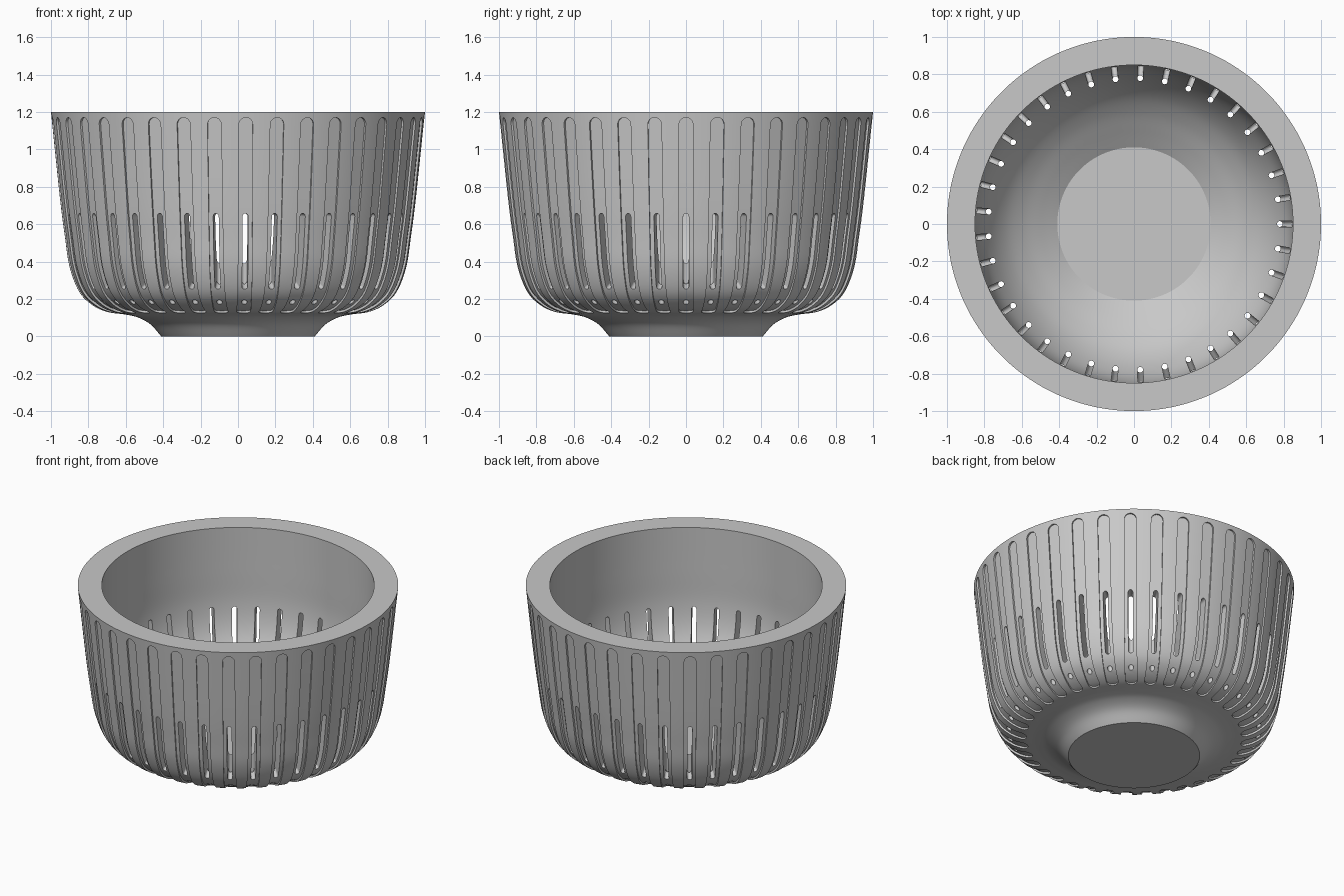
import bpy, bmesh, math
from mathutils import Vector

COUNT = 37                      # ribs around the bowl
SEGMENTS = COUNT * 4

cube = bpy.data.objects.get("Cube")
if cube:
    bpy.data.objects.remove(cube, do_unlink=True)


def smooth_path(points, steps=6):
    """Catmull-Rom curve through (radius, height) points."""
    p = [Vector(q) for q in points]
    p = [2 * p[0] - p[1]] + p + [2 * p[-1] - p[-2]]
    out = []
    for a, b, c, d in zip(p, p[1:], p[2:], p[3:]):
        for i in range(steps):
            t = i / steps
            out.append(0.5 * (2 * b + (c - a) * t + (2 * a - 5 * b + 4 * c - d) * t ** 2
                              + (3 * b - a - 3 * c + d) * t ** 3))
    return out + [p[-2]]


def place(radius, side, height, angle):
    c, s = math.cos(angle), math.sin(angle)
    return (radius * c - side * s, radius * s + side * c, height)


def finish(bm, name):
    bmesh.ops.recalc_face_normals(bm, faces=bm.faces)
    mesh = bpy.data.meshes.new(name)
    bm.to_mesh(mesh)
    bm.free()
    obj = bpy.data.objects.new(name, mesh)
    bpy.context.collection.objects.link(obj)
    return obj


def loft(bm, rings):
    """Skin a list of equal rings and cap both ends."""
    rings = [[bm.verts.new(co) for co in ring] for ring in rings]
    for low, high in zip(rings, rings[1:]):
        for i in range(len(low)):
            j = (i + 1) % len(low)
            bm.faces.new((low[i], low[j], high[j], high[i]))
    bm.faces.new(rings[0][::-1])
    bm.faces.new(rings[-1])


def radial_cutter(name, rows):
    """Repeat a lofted cutter; each row is (inner point, outer point, half width)."""
    bm = bmesh.new()
    for k in range(COUNT):
        a = math.tau * k / COUNT
        loft(bm, [[place(p.x, -w, p.y, a), place(q.x, -w, q.y, a),
                   place(q.x, w, q.y, a), place(p.x, w, p.y, a)] for p, q, w in rows])
    return finish(bm, name)


def capsule_stations(length, half, middle):
    """Distances and half widths along a round-ended slot."""
    ends = [(half * (1 - math.cos(t)), max(half * math.sin(t), half * 0.08))
            for t in (math.pi / 2 * i / 6 for i in range(7))]
    mid = [(half + (length - 2 * half) * i / middle, half) for i in range(1, middle)]
    return ends + mid + [(length - d, w) for d, w in reversed(ends)]


# Bowl body: outer wall from the foot up, then inner wall down to the floor
outer = smooth_path([(0.41, 0), (0.47, 0.066), (0.54, 0.103), (0.61, 0.118), (0.7, 0.131),
                     (0.78, 0.168), (0.85, 0.24), (0.9, 0.37), (0.925, 0.53), (0.952, 0.74),
                     (1, 1.2)])
inner = smooth_path([(0.85, 1.2), (0.85, 0.9), (0.848, 0.68), (0.822, 0.52), (0.765, 0.39),
                     (0.69, 0.283), (0.6, 0.201), (0.5, 0.133), (0.41, 0.076)])
bm = bmesh.new()
loft(bm, [[place(p.x, 0, p.y, math.tau * i / SEGMENTS) for i in range(SEGMENTS)]
          for p in outer + inner])
bowl = finish(bm, "slotted_bowl")

# Shallow grooves that follow the outer wall
path = [p for p in outer if p.x > 0.655 and p.y < 1.14] + [outer[-1].lerp(outer[-7], 0.065)]
lengths = [0]
for a, b in zip(path, path[1:]):
    lengths.append(lengths[-1] + (b - a).length)


def along(s):
    s = min(max(s, 0), lengths[-1])
    for i in range(len(path) - 1):
        if s <= lengths[i + 1] + 1e-6:
            return path[i].lerp(path[i + 1], (s - lengths[i]) / (lengths[i + 1] - lengths[i]))


rows = []
for s, w in capsule_stations(lengths[-1], 0.037, 30):
    p = along(s)
    tangent = (along(s + 0.03) - along(s - 0.03)).normalized()
    normal = Vector((tangent.y, -tangent.x))
    rows.append((p - normal * 0.012, p + normal * 0.04, w))
grooves = radial_cutter("groove_cutter", rows)

# Narrow window slots with a floor that slopes outward
low, top, reach = 0.29, 0.658, 1.1
rows = []
for s, w in capsule_stations(top - low, 0.015, 4):
    drop = 0.19 * (1 - s / (top - low))
    rows.append((Vector((0.78, low + s)), Vector((reach, low + s - drop)), w))
windows = radial_cutter("window_cutter", rows)

# Round drain holes at the inner end of each window
bm = bmesh.new()
for k in range(COUNT):
    a = math.tau * k / COUNT
    loft(bm, [[place(0.78 + 0.0155 * math.cos(t), 0.0155 * math.sin(t), z, a)
               for t in (math.tau * (i + 0.5) / 14 for i in range(14))] for z in (0.05, 0.6)])
drains = finish(bm, "drain_cutter")

# Cut everything out of the body
bpy.context.view_layer.objects.active = bowl
for cutter in (grooves, windows, drains):
    cutter.hide_render = True
    mod = bowl.modifiers.new(cutter.name, "BOOLEAN")
    mod.operation = "DIFFERENCE"
    mod.solver = "EXACT"
    mod.object = cutter
    bpy.ops.object.modifier_apply(modifier=mod.name)
    bpy.data.objects.remove(cutter, do_unlink=True)

# Single grey finish
grey = bpy.data.materials.new("plain_grey")
grey.use_nodes = True
colour = (0.58, 0.58, 0.58, 1)
grey.diffuse_color = colour
grey.node_tree.nodes["Principled BSDF"].inputs["Base Color"].default_value = colour
bowl.data.materials.clear()
bowl.data.materials.append(grey)

bpy.ops.object.select_all(action="DESELECT")
bowl.select_set(True)
bpy.ops.object.shade_smooth_by_angle(angle=math.radians(25))
